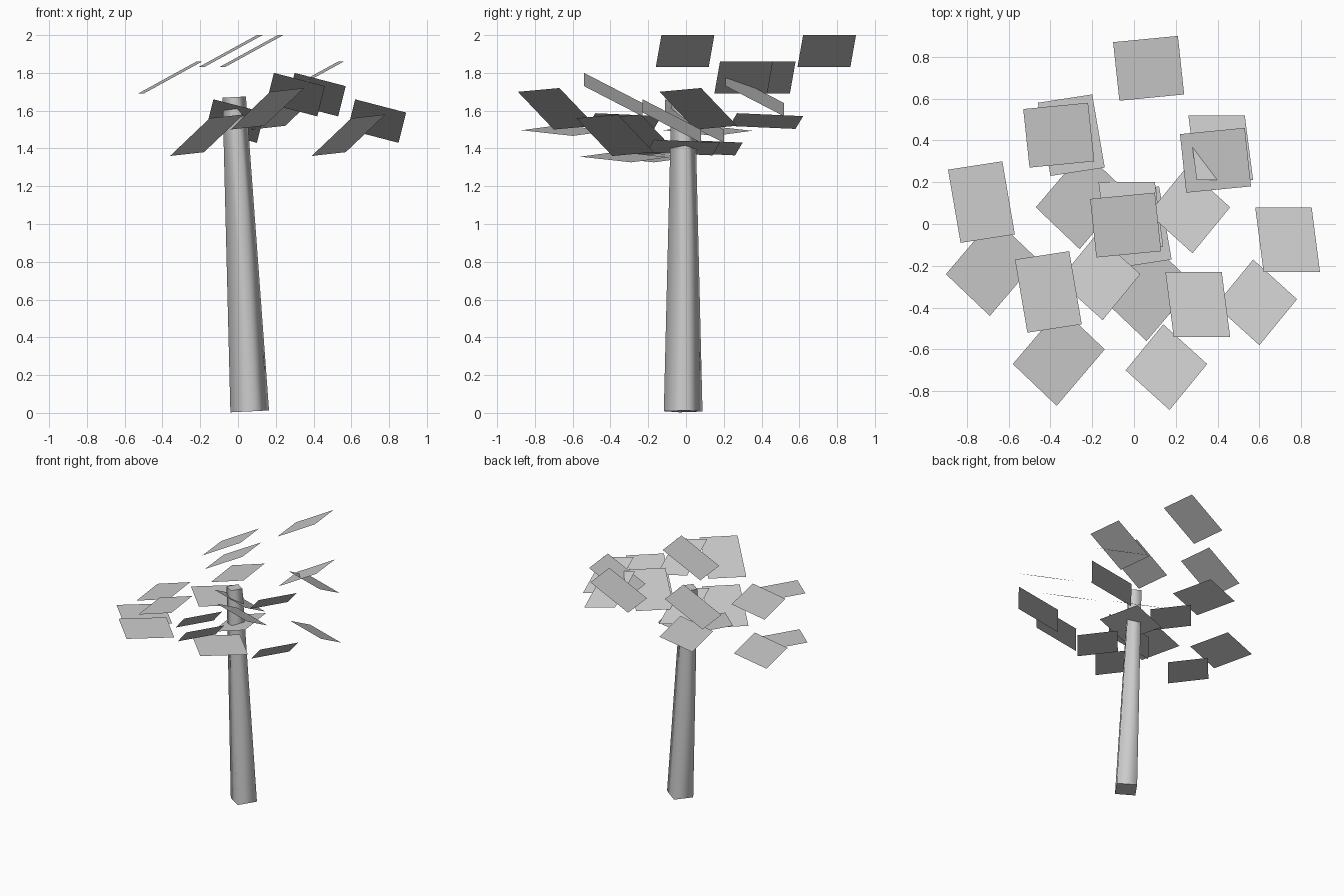
import bpy, bmesh
from math import radians
from mathutils import Vector, Matrix

cube = bpy.data.objects.get("Cube")
if cube:
    bpy.data.objects.remove(cube, do_unlink=True)

# One plain grey for the whole tree
grey = bpy.data.materials.new("light_grey")
grey.use_nodes = True
grey.diffuse_color = (0.6, 0.6, 0.6, 1)
grey.node_tree.nodes["Principled BSDF"].inputs["Base Color"].default_value = (0.6, 0.6, 0.6, 1)


def add_object(name, bm, location=(0, 0, 0)):
    mesh = bpy.data.meshes.new(name)
    bm.to_mesh(mesh)
    bm.free()
    mesh.materials.append(grey)
    obj = bpy.data.objects.new(name, mesh)
    obj.location = location
    bpy.context.collection.objects.link(obj)
    return obj


# Leaning, tapered four-sided trunk with smooth sides and flat caps
foot, tip = Vector((0.062, -0.015, 0.008)), Vector((-0.02, -0.015, 1.672))
axis = tip - foot
bm = bmesh.new()
bmesh.ops.create_cone(bm, cap_ends=True, segments=4, radius1=0.104, radius2=0.063,
                      depth=axis.length,
                      matrix=Matrix.Rotation(radians(10), 4, 'Z'))
for face in bm.faces:
    face.smooth = abs(face.normal.z) < 0.5
for edge in bm.edges:
    edge.smooth = all(f.smooth for f in edge.link_faces)
lean = Vector((0, 0, 1)).rotation_difference(axis).to_matrix().to_4x4()
bm.transform(Matrix.Translation((foot + tip) / 2) @ lean)
add_object("trunk", bm)


# A leaf card: centre, two half diagonals in plan, slope of z along x and y
def leaf_card(name, centre, diag_a, diag_b, slope):
    bm = bmesh.new()
    corners = [diag_a, diag_b, [-c for c in diag_a], [-c for c in diag_b]]
    verts = [bm.verts.new((x, y, slope[0] * x + slope[1] * y)) for x, y in corners]
    face = bm.faces.new(verts)
    if face.normal.z < 0 or face.calc_area() and diag_a[0] * diag_b[1] < diag_a[1] * diag_b[0]:
        face.normal_flip()
    add_object(name, bm, centre)


cards = {
    "top_leaf": ((-0.04, -0.005, 1.915), (-0.17, 0.125), (0.14, 0.155), (0.543, 0.058)),
    "right_leaf": ((-0.41, -0.325, 1.545), (-0.16, 0.155), (0.1, 0.195), (0.26, 0)),
    "left_leaf": ((0.305, -0.385, 1.685), (-0.155, 0.155), (0.115, 0.155), (-0.26, -0.55)),
    "low_leaf": ((-0.36, -0.635, 1.495), (-0.22, -0.035), (0.01, 0.235), (-0.13, 0)),
    "front_leaf": ((0.155, -0.685, 1.61), (-0.195, -0.015), (-0.015, 0.205), (0.594, -0.395)),
}

# The same cluster of five cards repeats four times around the crown
clusters = {
    "front": (0, 0, 0),
    "back": (0.11, 0.75, 0),
    "right": (-0.32, 0.43, -0.14),
    "left": (0.43, 0.31, -0.14),
}
for side, offset in clusters.items():
    for name, (centre, a, b, slope) in cards.items():
        leaf_card(f"{side}_cluster_{name}", Vector(centre) + Vector(offset), a, b, slope)
